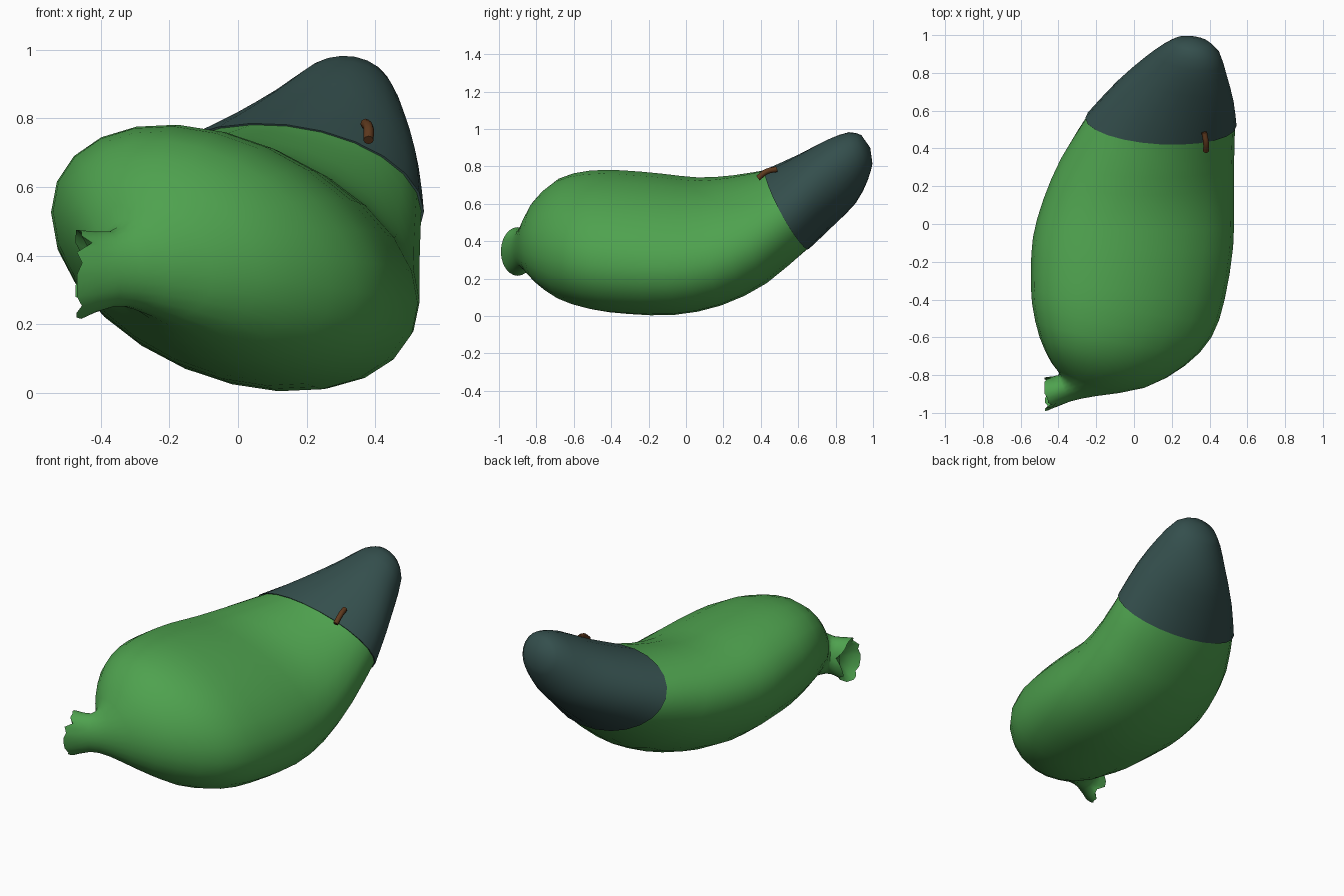
import bpy, bmesh, math, random
from mathutils import Vector

if "Cube" in bpy.data.objects:
    bpy.data.objects.remove(bpy.data.objects["Cube"])
random.seed(4)
N = 24


def material(name, rgb):
    m = bpy.data.materials.new(name)
    m.diffuse_color = (*rgb, 1)
    m.use_nodes = True
    m.node_tree.nodes["Principled BSDF"].inputs["Base Color"].default_value = m.diffuse_color
    return m


green = material("leaf green", (0.077, 0.36, 0.077))
slate = material("dark slate", (0.034, 0.077, 0.073))
brown = material("bark brown", (0.115, 0.042, 0.013))

# Cross-sections: left x, y, right x, y, bottom z, top z, half y-lean of the top, skew
BODY = [
    (-.46, -.81, -.455, -.99, .215, .475, 0, 0),
    (-.40, -.80, -.34, -.94, .25, .47, 0, -.1),
    (-.405, -.775, -.20, -.91, .24, .51, 0, -.2),
    (-.44, -.73, .06, -.865, .18, .62, 0, -.3),
    (-.50, -.60, .27, -.75, .09, .735, 0, -.33),
    (-.54, -.42, .41, -.60, .035, .778, 0, -.33),
    (-.545, -.25, .48, -.40, .01, .78, -.01, -.33),
    (-.535, -.07, .525, -.12, .005, .762, -.03, -.33),
    (-.48, .13, .53, .12, .055, .742, -.06, -.33),
    (-.385, .35, .53, .33, .175, .752, -.09, -.28)]
CAP = [
    (-.25, .56, .535, .52, .36, .782, -.11, -.2),
    (-.10, .735, .527, .65, .475, .865, -.085, -.05),
    (.05, .865, .49, .79, .60, .942, -.075, .05),
    (.15, .94, .455, .90, .725, .983, -.05, .05),
    (.215, .975, .40, .955, .81, .968, -.03, 0)]


def ring(spec, scale=1.0):
    """Tilted planar ellipse through the given extremes."""
    xl, yl, xr, yr, zb, zt, dy, rho = spec
    cx, cy, cz = (xl + xr) / 2, (yl + yr) / 2, (zb + zt) / 2
    a, b, p = (xr - xl) / 2, (zt - zb) / 2, (yr - yl) / 2
    hz = (dy - rho * p) / (1 - rho * rho)
    hx = p - hz * rho
    pts = []
    for i in range(N):
        t = 2 * math.pi * i / N
        c, s = math.cos(t), math.sin(t + math.asin(rho))
        pts.append(Vector((cx + scale * a * c, cy + scale * (hx * c + hz * s),
                           cz + scale * b * s)))
    return pts


def refine(rings):
    """Insert a rounded in-between ring into every gap."""
    out = [rings[0]]
    for k in range(len(rings) - 1):
        a, b = rings[max(k - 1, 0)], rings[k]
        c, d = rings[k + 1], rings[min(k + 2, len(rings) - 1)]
        out.append([(9 * (q + r) - p - s) / 16 for p, q, r, s in zip(a, b, c, d)])
        out.append(c)
    return out


def loft(name, rings, start, end, mat):
    """Skin rings and close both ends to a point."""
    bm = bmesh.new()
    rows = [[bm.verts.new(p) for p in r] for r in rings]
    for r0, r1 in zip(rows, rows[1:]):
        for i in range(N):
            j = (i + 1) % N
            bm.faces.new((r0[i], r0[j], r1[j], r1[i]))
    for row, tip in ((rows[0], start), (rows[-1], end)):
        v = bm.verts.new(tip)
        for i in range(N):
            bm.faces.new((row[i], row[(i + 1) % N], v))
    bmesh.ops.recalc_face_normals(bm, faces=bm.faces)
    me = bpy.data.meshes.new(name)
    bm.to_mesh(me)
    bm.free()
    ob = bpy.data.objects.new(name, me)
    bpy.context.collection.objects.link(ob)
    me.materials.append(mat)
    bpy.ops.object.select_all(action='DESELECT')
    ob.select_set(True)
    bpy.context.view_layer.objects.active = ob
    bpy.ops.object.shade_smooth_by_angle(angle=math.radians(50))
    return ob


def centre(pts):
    return sum(pts, Vector()) / len(pts)


# Green body with a jagged, hollow stem at the front left
rings = refine([ring(s) for s in BODY + CAP[:1]])
for p in rings[0]:
    p.x += random.choice((-.015, 0, .03))
inner = ring(BODY[0], .8)
for p in inner:
    p.x += .02
rings = [inner] + rings + [ring(CAP[1], .93)]
loft("body", rings, centre(inner) + Vector((.06, .01, 0)), centre(rings[-1]), green)

# Dark cap over the rear tip, with a small lip at the rim
shell = refine([ring(CAP[0], 1.02)] + [ring(s) for s in CAP[1:]])
cap = [ring(CAP[0], .97)] + shell
loft("cap", cap, centre(cap[0]), (.315, .985, .9), slate)

# Small brown hook on the rim
cu = bpy.data.curves.new("rim_hook", 'CURVE')
cu.dimensions = '3D'
cu.bevel_depth = .015
cu.bevel_resolution = 2
cu.use_fill_caps = True
sp = cu.splines.new('BEZIER')
path = [(.381, .385, .737), (.381, .43, .772), (.372, .485, .785)]
sp.bezier_points.add(len(path) - 1)
for bp, co in zip(sp.bezier_points, path):
    bp.co = co
    bp.handle_left_type = bp.handle_right_type = 'AUTO'
cu.materials.append(brown)
hook = bpy.data.objects.new("rim_hook", cu)
bpy.context.collection.objects.link(hook)
